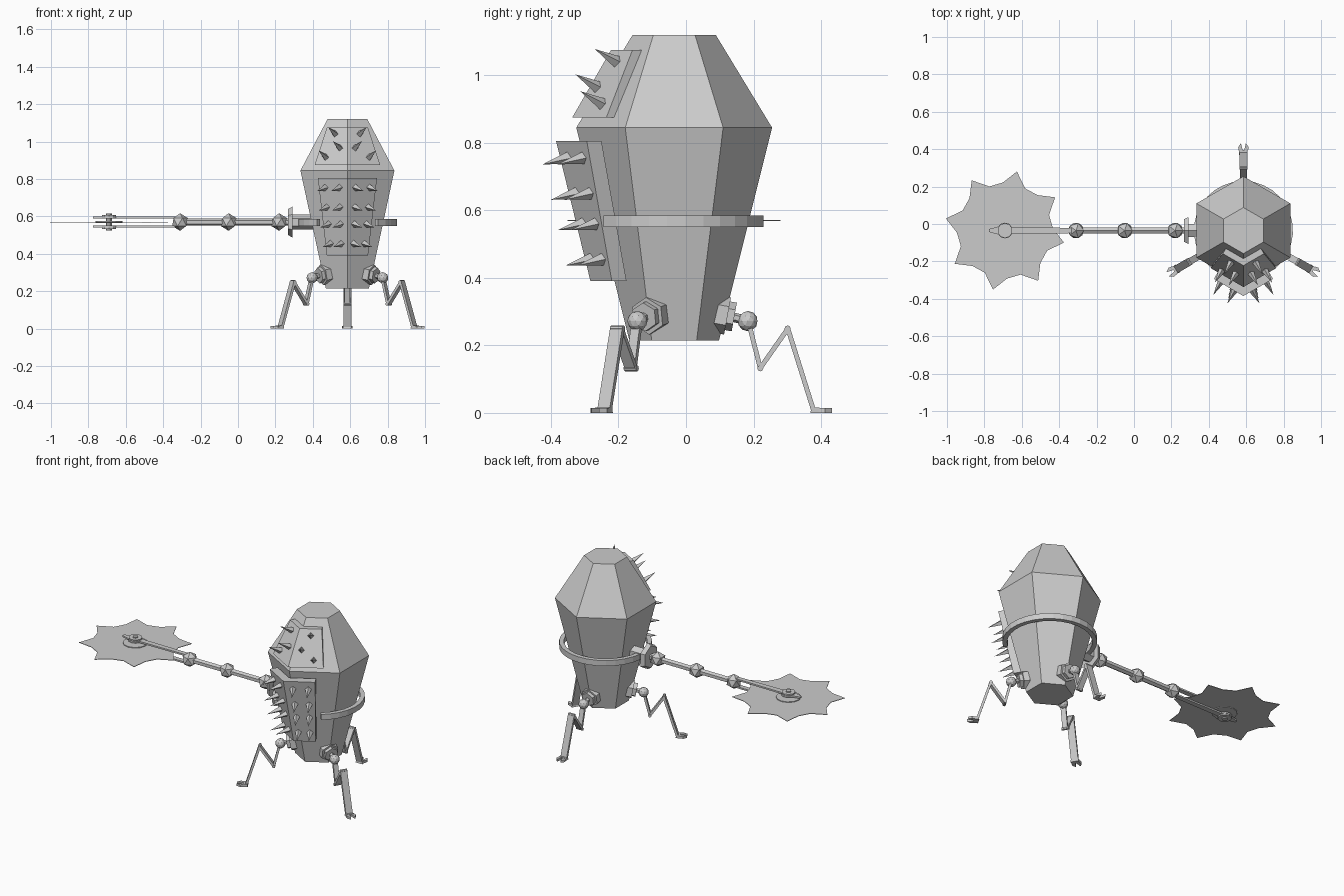
import bpy, bmesh, math
from mathutils import Vector, Matrix

if "Cube" in bpy.data.objects:
    bpy.data.objects.remove(bpy.data.objects["Cube"])

CX, CY = 0.585, -0.035          # body axis
T30 = math.tan(math.radians(30))
grey = bpy.data.materials.new("plain grey metal")
grey.diffuse_color = (0.6, 0.6, 0.6, 1)
grey.use_nodes = True
grey.node_tree.nodes["Principled BSDF"].inputs["Base Color"].default_value = grey.diffuse_color


def finish(name, bm, matrix=None):
    if matrix is not None:
        bm.transform(matrix)
    bmesh.ops.recalc_face_normals(bm, faces=bm.faces)
    me = bpy.data.meshes.new(name)
    bm.to_mesh(me)
    bm.free()
    me.materials.append(grey)
    ob = bpy.data.objects.new(name, me)
    bpy.context.collection.objects.link(ob)
    return ob


def rod(bm, p, q, r1, r2=None, n=6, spin=0.0):
    """Cylinder or cone from p to q."""
    p, q = Vector(p), Vector(q)
    d = q - p
    m = (Matrix.Translation((p + q) / 2) @ d.to_track_quat('Z', 'Y').to_matrix().to_4x4()
         @ Matrix.Rotation(spin, 4, 'Z'))
    bmesh.ops.create_cone(bm, cap_ends=True, segments=n, radius1=r1,
                          radius2=r1 if r2 is None else r2, depth=d.length, matrix=m)


def ball(bm, p, r, sub=1):
    bmesh.ops.create_icosphere(bm, subdivisions=sub, radius=r, matrix=Matrix.Translation(p))


def prism(bm, pts, axis, half):
    """Extrude a closed outline by +-half along axis."""
    axis = Vector(axis) * half
    a = [bm.verts.new(Vector(p) - axis) for p in pts]
    b = [bm.verts.new(Vector(p) + axis) for p in pts]
    n = len(pts)
    bm.faces.new(a)
    bm.faces.new(b)
    for i in range(n):
        bm.faces.new((a[i], a[(i + 1) % n], b[(i + 1) % n], b[i]))


def bar(bm, p, q, thick, width):
    """Flat bar in the x-z plane, width along y."""
    p, q = Vector(p), Vector(q)
    s = (q - p).normalized().cross(Vector((0, 1, 0))) * thick / 2
    prism(bm, [p - s, q - s, q + s, p + s], (0, 1, 0), width / 2)


centre = Matrix.Translation((CX, CY, 0))

# Six-sided body
bm = bmesh.new()
rings = []
for r, z in ((0.133, 0.215), (0.29, 0.845), (0.123, 1.12)):
    rings.append([bm.verts.new((r * math.cos(math.radians(30 + 60 * i)),
                                r * math.sin(math.radians(30 + 60 * i)), z)) for i in range(6)])
for lo, hi in zip(rings, rings[1:]):
    for i in range(6):
        j = (i + 1) % 6
        bm.faces.new((lo[i], lo[j], hi[j], hi[i]))
bm.faces.new(rings[0])
bm.faces.new(rings[-1])
finish("body", bm, centre)


# Folded armour plates over the front edge, with spikes on both halves
def armour(name, z0, w0, y0, z1, w1, y1, t, spots, length, radius):
    bm = bmesh.new()
    loops = []
    for z, w, y in ((z0, w0, y0), (z1, w1, y1)):
        side = y + w * T30
        pts = [(-w, side), (0, y), (w, side),
               (w - t * 0.5, side + t * 0.866), (0, y + t / 0.866), (-w + t * 0.5, side + t * 0.866)]
        loops.append([bm.verts.new((a, b, z)) for a, b in pts])
    for i in range(6):
        j = (i + 1) % 6
        bm.faces.new((loops[0][i], loops[0][j], loops[1][j], loops[1][i]))
    for lp in loops:
        bm.faces.new((lp[0], lp[1], lp[4], lp[5]))
        bm.faces.new((lp[1], lp[2], lp[3], lp[4]))
    finish(name + "_plate", bm, Matrix.Translation((CX, 0, 0)))

    bm = bmesh.new()
    slope = Vector((0, y1 - y0, z1 - z0))
    for s in (-1, 1):
        normal = Vector((s, T30, 0)).cross(slope).normalized()
        if normal.y > 0:
            normal.negate()
        for dx, z in spots:
            base = Vector((s * dx, y0 + (y1 - y0) * (z - z0) / (z1 - z0) + dx * T30, z))
            rod(bm, base - normal * 0.008, base + normal * length, radius, 0, 4)
    finish(name + "_spikes", bm, Matrix.Translation((CX, 0, 0)))


chest = [(dx * k, z) for z, k in ((0.755, 1), (0.65, 0.93), (0.56, 0.85), (0.455, 0.76))
         for dx in (0.042, 0.118)]
armour("chest", 0.39, 0.11, -0.283, 0.805, 0.158, -0.385, 0.05, chest, 0.09, 0.02)
head = [(0.115, 0.915), (0.065, 1.04), (0.04, 0.965)]
armour("head", 0.875, 0.175, -0.337, 1.075, 0.11, -0.222, 0.035, head, 0.085, 0.02)

# Open belt ring around the waist
bm = bmesh.new()
secs = []
N = 24
for i in range(N + 1):
    a = math.radians(-52 + 284 * i / N)
    secs.append([bm.verts.new((r * math.cos(a), r * math.sin(a), z))
                 for r, z in ((0.238, 0.55), (0.265, 0.55), (0.265, 0.585), (0.238, 0.585))])
for s, e in zip(secs, secs[1:]):
    for i in range(4):
        j = (i + 1) % 4
        bm.faces.new((s[i], s[j], e[j], e[i]))
bm.faces.new(secs[0])
bm.faces.new(secs[-1])
finish("belt_ring", bm, centre)

# Arm mount, joints and rods
AZ = 0.57
bm = bmesh.new()
rod(bm, (0.41, CY, AZ), (0.29, CY, AZ), 0.04, n=6)
rod(bm, (0.292, CY, AZ), (0.268, CY, AZ), 0.083, 0.07, n=6)
finish("arm_mount", bm)
bm = bmesh.new()
for x in (0.22, -0.05, -0.31):
    ball(bm, (x, CY, AZ), 0.047)
finish("arm_joints", bm)
bm = bmesh.new()
rod(bm, (0.275, CY, AZ), (-0.31, CY, AZ), 0.019, n=6)
finish("arm_rods", bm)

# Fork holding the saw: two flat prongs with a round eye and pointed end
BX = -0.69
bm = bmesh.new()
eye = [(BX + 0.042 * math.cos(math.radians(a)), CY + 0.042 * math.sin(math.radians(a)))
       for a in (25, 60, 90, 120, 150)]
top = [(-0.31, CY + 0.014)] + eye + [(-0.775, CY + 0.008)]
outline = top + [(x, 2 * CY - y) for x, y in reversed(top)]
for z in (AZ - 0.024, AZ + 0.024):
    prism(bm, [(x, y, z) for x, y in outline], (0, 0, 1), 0.005)
finish("saw_fork", bm)

# Saw hub
bm = bmesh.new()
rod(bm, (BX, CY, AZ - 0.045), (BX, CY, AZ + 0.045), 0.016, n=10)
rod(bm, (BX, CY, AZ - 0.006), (BX, CY, AZ + 0.006), 0.072, n=12)
for s in (-1, 1):
    rod(bm, (BX, CY, AZ + s * 0.03), (BX, CY, AZ + s * 0.038), 0.04, n=10)
finish("saw_hub", bm)

# Eight-toothed saw blade
bm = bmesh.new()
pts = []
for i in range(8):
    for off, r in ((0, 0.322), (14, 0.257), (31, 0.25)):
        a = math.radians(-11.5 + 45 * i + off)
        pts.append((BX + r * math.cos(a), CY + r * math.sin(a), AZ))
prism(bm, pts, (0, 0, 1), 0.0015)
finish("saw_blade", bm)

# Three legs, each built along +x and turned into place
for name, ang in (("back", 90), ("front_right", -30), ("front_left", 210)):
    m = centre @ Matrix.Rotation(math.radians(ang), 4, 'Z')
    bm = bmesh.new()
    rod(bm, (0.115, 0, 0.295), (0.158, 0, 0.287), 0.056, n=6)
    rod(bm, (0.156, 0, 0.288), (0.178, 0, 0.284), 0.043, n=6)
    rod(bm, (0.17, 0, 0.285), (0.215, 0, 0.273), 0.014, n=6)
    finish(name + "_leg_mount", bm, m)

    bm = bmesh.new()
    ball(bm, (0.218, 0, 0.272), 0.03, 2)
    finish(name + "_leg_joint", bm, m)

    bm = bmesh.new()
    bar(bm, (0.22, 0, 0.27), (0.255, 0, 0.132), 0.014, 0.03)
    bar(bm, (0.253, 0, 0.13), (0.337, 0, 0.25), 0.014, 0.036)
    bar(bm, (0.336, 0, 0.252), (0.412, 0, 0.01), 0.014, 0.042)
    for x, z in ((0.255, 0.132), (0.336, 0.25)):
        rod(bm, (x, -0.021, z), (x, 0.021, z), 0.009, n=8)
    finish(name + "_leg", bm, m)

    bm = bmesh.new()
    prism(bm, [(0.403, 0, 0), (0.43, 0, 0), (0.43, 0, 0.016), (0.407, 0, 0.016)], (0, 1, 0), 0.023)
    for s in (-1, 1):
        prism(bm, [(0.428, s * 0.025, 0.007), (0.446, s * 0.028, 0.007),
                   (0.467, s * 0.013, 0.007), (0.428, s * 0.004, 0.007)], (0, 0, 1), 0.007)
    finish(name + "_foot", bm, m)
